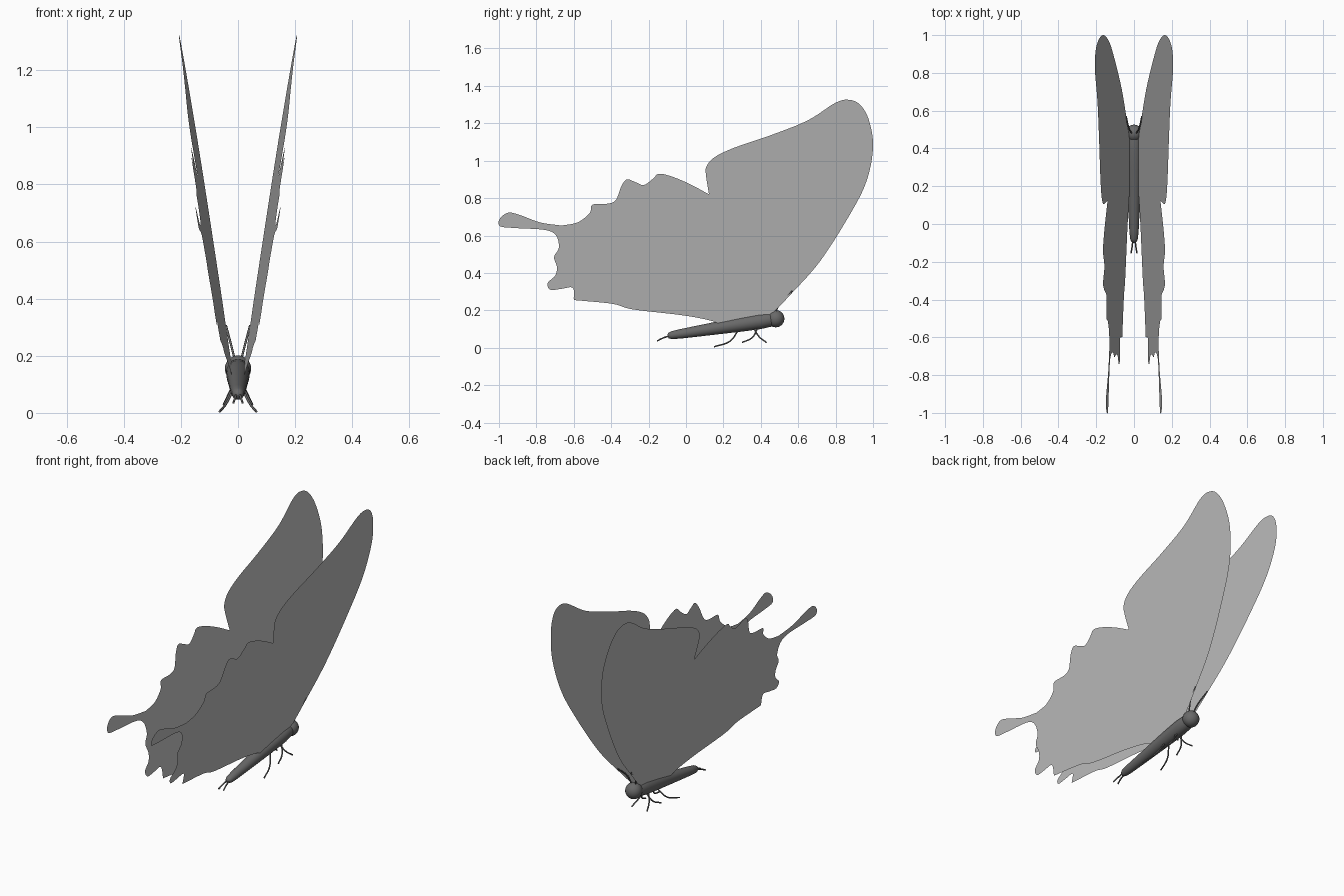
import bpy
import bmesh
import math
from mathutils import Vector, Matrix

if "Cube" in bpy.data.objects:
    bpy.data.objects.remove(bpy.data.objects["Cube"], do_unlink=True)


def make_material(name, grey):
    mat = bpy.data.materials.new(name)
    mat.use_nodes = True
    colour = (grey, grey, grey, 1)
    mat.diffuse_color = colour
    mat.node_tree.nodes["Principled BSDF"].inputs["Base Color"].default_value = colour
    return mat


WING = make_material("pale grey wing", 0.5)
BODY = make_material("dark grey body", 0.14)


def add_object(name, data, material):
    obj = bpy.data.objects.new(name, data)
    bpy.context.collection.objects.link(obj)
    data.materials.append(material)
    return obj


def mesh_object(name, bm, material, smooth):
    mesh = bpy.data.meshes.new(name)
    for face in bm.faces:
        face.smooth = smooth
    bm.to_mesh(mesh)
    bm.free()
    return add_object(name, mesh, material)


def smooth_run(points, steps=6):
    """Catmull-Rom curve through the points, leaving out the last one."""
    pts = [Vector(p) for p in points]
    pts = [pts[0] * 2 - pts[1]] + pts + [pts[-1] * 2 - pts[-2]]
    result = []
    for a, b, c, d in zip(pts, pts[1:], pts[2:], pts[3:]):
        for i in range(steps):
            t = i / steps
            result.append(0.5 * (2 * b + (c - a) * t
                                 + (2 * a - 5 * b + 4 * c - d) * t ** 2
                                 + (3 * b - a - 3 * c + d) * t ** 3))
    return result


# Wing outline as (y, z) in hundredths; each run ends in a sharp corner
fore_edge = [(46, 18), (55.5, 28), (71.5, 46), (87.5, 71), (96.5, 89), (100, 107),
             (98, 121), (93.5, 129.5), (87.5, 132.5), (80, 131), (65, 121.5),
             (45, 113.5), (26, 107), (15.5, 102), (11, 97), (10.7, 92), (12.3, 82)]
hind_edge = [(12.3, 82), (2, 87.5), (-7.5, 91.5), (-14.5, 93), (-17.5, 90.5),
             (-22.5, 87), (-27, 88.5), (-31.5, 90), (-34.5, 86.5), (-37.5, 79),
             (-42, 77), (-50, 76.5), (-51.5, 72), (-58, 67), (-66.5, 65.3)]
tail_edge = [(-66.5, 65.3), (-78, 67), (-89, 71), (-95, 72.2), (-99.5, 69),
             (-99.5, 65), (-91.5, 64), (-75.5, 63), (-69.5, 60), (-68, 53.5),
             (-70.5, 48.5), (-69, 43), (-70, 38.5), (-74, 34.5), (-72.5, 31),
             (-66.5, 31.5), (-60.5, 32), (-60, 25.5)]
lower_edge = [(-60, 25.5), (-39.5, 23.5), (-28.5, 20.5), (-3, 17.5), (12, 14.8),
              (20, 12)]
root_edge = [(20, 12), (42, 15), (46, 18)]

outline = []
for run in (fore_edge, hind_edge, tail_edge, lower_edge, root_edge):
    outline += smooth_run(run)

# Wings: flat sheets leaning outwards
for side, label in ((1, "left"), (-1, "right")):
    bm = bmesh.new()
    verts = []
    for p in outline:
        y, z = p / 100
        verts.append(bm.verts.new((side * (0.005 - 0.024 * y + 0.168 * z), y, z)))
    face = bm.faces.new(verts)
    face.normal_update()
    if face.normal.x * side < 0:
        face.normal_flip()
    bmesh.ops.triangulate(bm, faces=bm.faces[:])
    mesh_object(label + "_wing", bm, WING, False)

# Body: tapered profile turned about a sloping axis
tail_end, neck = Vector((0, -0.1, 0.063)), Vector((0, 0.48, 0.155))
axis = neck - tail_end
profile = [(0, 0), (0.01, 0.014), (0.04, 0.021), (0.12, 0.025), (0.3, 0.03),
           (0.5, 0.035), (0.7, 0.04), (0.85, 0.042), (0.95, 0.038), (1, 0.03)]
bm = bmesh.new()
verts = [bm.verts.new((r, 0, t * axis.length)) for t, r in profile]
edges = [bm.edges.new(pair) for pair in zip(verts, verts[1:])]
bmesh.ops.spin(bm, geom=verts + edges, cent=(0, 0, 0), axis=(0, 0, 1),
               angle=math.tau, steps=28)
bmesh.ops.remove_doubles(bm, verts=bm.verts[:], dist=0.0001)
bmesh.ops.recalc_face_normals(bm, faces=bm.faces[:])
bm.transform(Matrix.Translation(tail_end)
             @ axis.to_track_quat("Z", "Y").to_matrix().to_4x4())
mesh_object("body", bm, BODY, True)

# Head
bm = bmesh.new()
bmesh.ops.create_uvsphere(bm, u_segments=28, v_segments=16, radius=0.046,
                          matrix=Matrix.Translation(neck))
mesh_object("head", bm, BODY, True)


def feeler(name, points, radius, side):
    curve = bpy.data.curves.new(name, "CURVE")
    curve.dimensions = "3D"
    curve.bevel_depth = radius
    curve.bevel_resolution = 2
    curve.resolution_u = 8
    curve.use_fill_caps = True
    spline = curve.splines.new("BEZIER")
    spline.bezier_points.add(len(points) - 1)
    for knot, (x, y, z) in zip(spline.bezier_points, points):
        knot.co = (side * x, y, z)
        knot.handle_left_type = knot.handle_right_type = "AUTO"
    add_object(name, curve, BODY)


# Antennae, legs and tail filaments, mirrored to both sides
feelers = {
    "antenna": [(0.012, 0.48, 0.19), (0.026, 0.505, 0.245), (0.042, 0.57, 0.305)],
    "front_leg": [(0.015, 0.365, 0.1), (0.035, 0.39, 0.06), (0.05, 0.43, 0.028)],
    "middle_leg": [(0.015, 0.38, 0.1), (0.035, 0.355, 0.055), (0.05, 0.3, 0.028)],
    "hind_leg": [(0.015, 0.275, 0.085), (0.04, 0.235, 0.035), (0.064, 0.15, 0.005)],
    "tail_filament": [(0.006, -0.085, 0.064), (0.01, -0.12, 0.053),
                      (0.016, -0.155, 0.036)],
}
for part, points in feelers.items():
    for side, label in ((1, "left"), (-1, "right")):
        feeler(label + "_" + part, points, 0.004, side)
